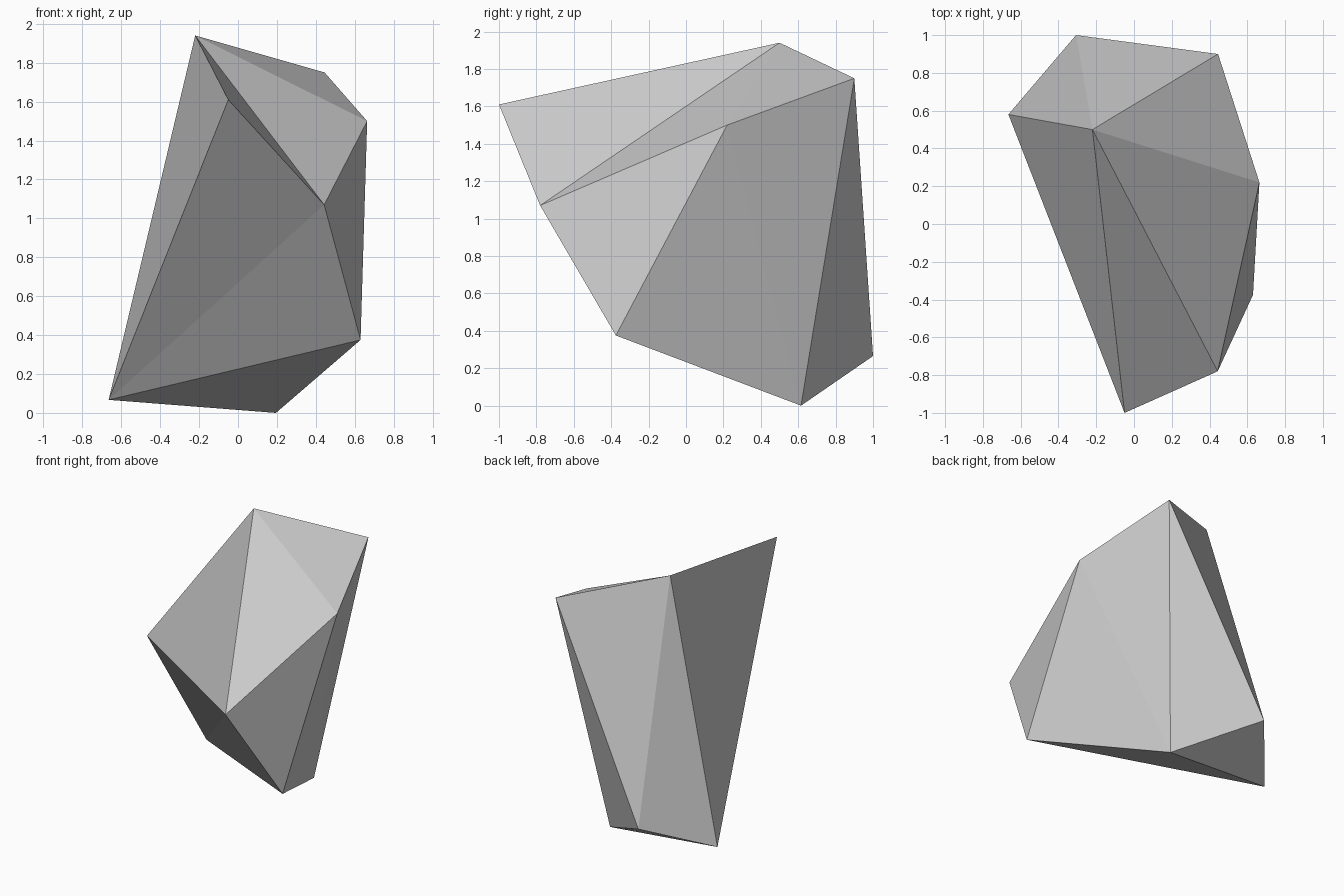
import bpy, bmesh

if "Cube" in bpy.data.objects:
    bpy.data.objects.remove(bpy.data.objects["Cube"])

# Corner points of the faceted boulder
corners = {
    "A": (-0.22, 0.50, 1.94),    # peak
    "B": (-0.05, -1.00, 1.61),   # front overhang
    "C": (0.443, -0.78, 1.07),   # front right shoulder
    "D": (0.664, 0.22, 1.50),    # right shoulder
    "E": (0.445, 0.90, 1.75),    # back right shoulder
    "F": (0.63, -0.375, 0.375),  # low right
    "G": (-0.665, 0.58, 0.067),  # low left
    "H": (0.195, 0.615, 0.0),    # foot
    "I": (-0.307, 1.00, 0.265),  # low back
}

# Facets: creased top, front, right, back, left, underside
facets = "ABC ACD ADE BGC CGF CFD FHD DHE EHI EIA AIG AGB FGH GIH".split()

# Rock body
bm = bmesh.new()
verts = {name: bm.verts.new(co) for name, co in corners.items()}
for facet in facets:
    bm.faces.new([verts[name] for name in facet])
bmesh.ops.recalc_face_normals(bm, faces=bm.faces)
mesh = bpy.data.meshes.new("rock")
bm.to_mesh(mesh)
bm.free()
rock = bpy.data.objects.new("rock", mesh)
bpy.context.collection.objects.link(rock)

# Plain grey stone
stone = bpy.data.materials.new("stone grey")
stone.diffuse_color = (0.6, 0.6, 0.6, 1)
stone.use_nodes = True
stone.node_tree.nodes["Principled BSDF"].inputs["Base Color"].default_value = stone.diffuse_color
mesh.materials.append(stone)
